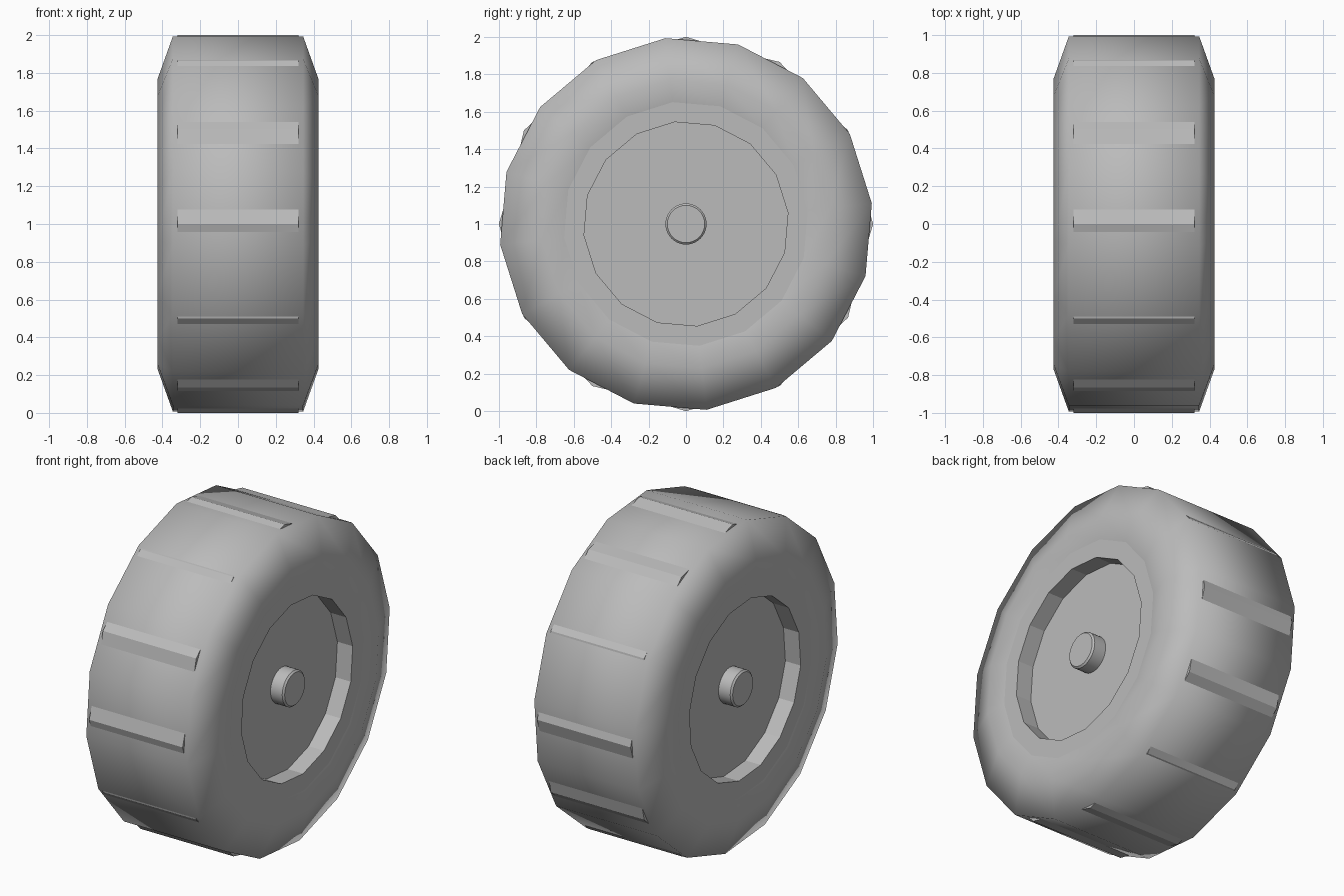
import bpy, bmesh, math
from mathutils import Matrix

cube = bpy.data.objects.get("Cube")
if cube:
    bpy.data.objects.remove(cube)

grey = bpy.data.materials.new("plain_grey")
grey.use_nodes = True
color = (0.5, 0.5, 0.5, 1)
grey.diffuse_color = color
grey.node_tree.nodes["Principled BSDF"].inputs["Base Color"].default_value = color

SIDES = 16
PHASE = math.radians(6.3)


def finish(name, bm):
    bmesh.ops.recalc_face_normals(bm, faces=bm.faces)
    mesh = bpy.data.meshes.new(name)
    bm.to_mesh(mesh)
    bm.free()
    mesh.materials.append(grey)
    obj = bpy.data.objects.new(name, mesh)
    bpy.context.collection.objects.link(obj)
    return obj


def lathe(name, profile, sides, phase=0.0, closed=False):
    """Spin (x, radius) points about the wheel axis; radius 0 makes a cap centre."""
    bm = bmesh.new()
    rings = []
    for x, r in profile:
        angles = [phase + math.tau * i / sides for i in range(sides)]
        rings.append([bm.verts.new((x, r * math.cos(a), 1 + r * math.sin(a)))
                      for a in angles])
    pairs = list(zip(rings, rings[1:]))
    if closed:
        pairs.append((rings[-1], rings[0]))
    for a, b in pairs:
        for i in range(sides):
            j = (i + 1) % sides
            bm.faces.new((a[i], a[j], b[j], b[i]))
    if not closed:
        bm.faces.new(rings[0])
        bm.faces.new(rings[-1])
    return finish(name, bm)


def smooth(obj, angle):
    bpy.ops.object.select_all(action='DESELECT')
    obj.select_set(True)
    bpy.context.view_layer.objects.active = obj
    bpy.ops.object.shade_smooth_by_angle(angle=math.radians(angle))


# Tyre: flat tread, steep shoulders, sidewalls dipping in towards the rim
half = [(0.405, 0.655), (0.425, 0.775), (0.345, 0.999)]
tyre = lathe("tyre", half + [(-x, r) for x, r in reversed(half)],
             SIDES, PHASE, closed=True)
smooth(tyre, 80)

# Rim: flat lip and recessed web on both sides
lip = [(0.30, 0.548), (0.405, 0.548), (0.405, 0.66)]
rim = lathe("rim", lip + [(-x, r) for x, r in reversed(lip)], SIDES, PHASE)

# Hub caps
for side, label in ((1, "left"), (-1, "right")):
    hub = lathe(label + "_hub", [(side * 0.29, 0.11), (side * 0.38, 0.11),
                                 (side * 0.39, 0.10)], 32)
    smooth(hub, 30)

# Tread bars: low ridged blocks laid across the tread
for k in range(12):
    bm = bmesh.new()
    section = [(-0.09, 0.90), (0.09, 0.90), (0.09, 0.973), (0, 1.0), (-0.09, 0.973)]
    ends = [[bm.verts.new((x, y, z)) for y, z in section] for x in (-0.32, 0.32)]
    for ring in ends:
        bm.faces.new(ring)
    for i in range(5):
        j = (i + 1) % 5
        bm.faces.new((ends[0][i], ends[0][j], ends[1][j], ends[1][i]))
    turn = Matrix.Translation((0, 0, 1)) @ Matrix.Rotation(math.tau * k / 12, 4, 'X')
    bmesh.ops.transform(bm, matrix=turn, verts=bm.verts)
    finish(f"tread_bar_{k + 1}", bm)
